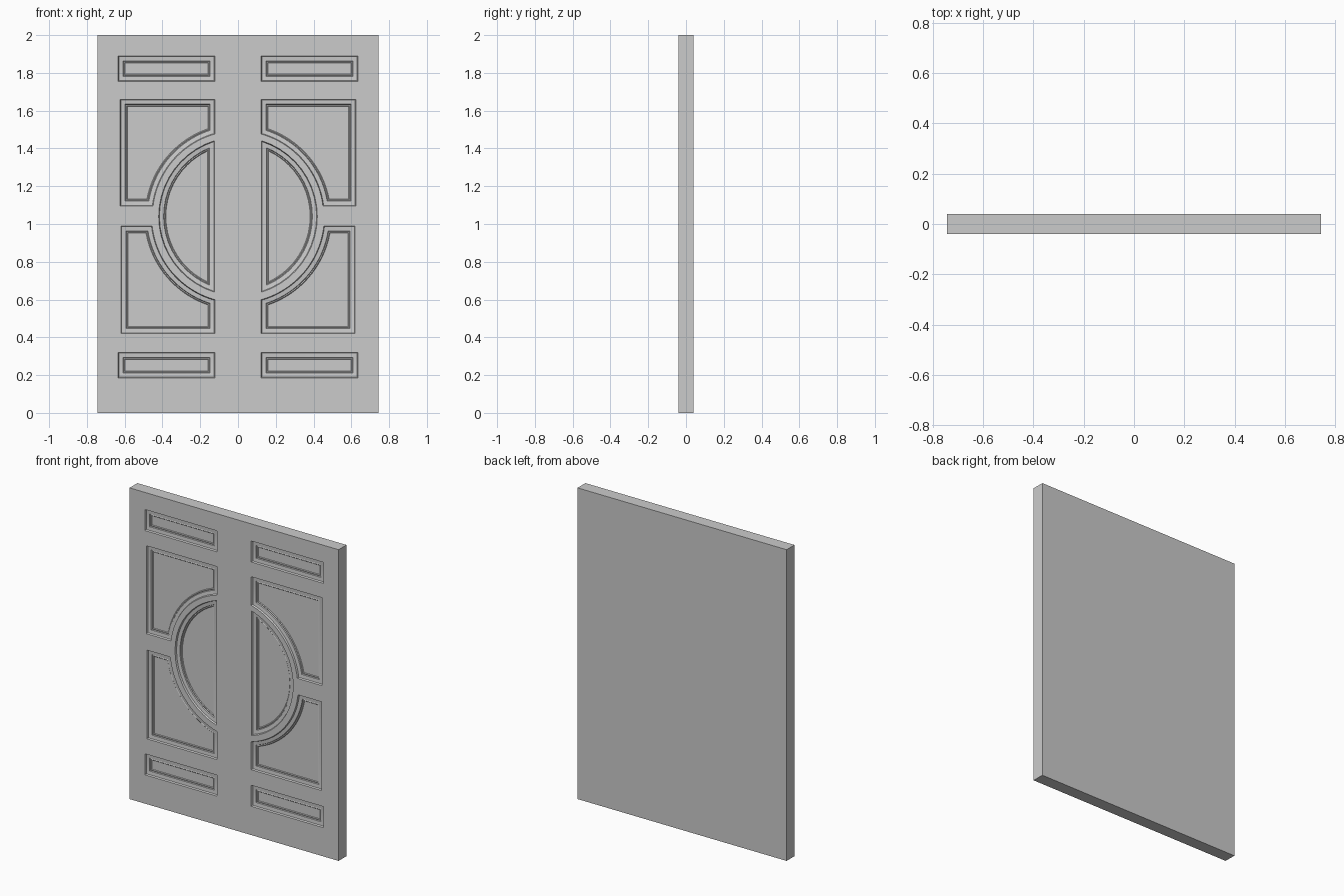
import bpy, bmesh, math

if "Cube" in bpy.data.objects:
    bpy.data.objects.remove(bpy.data.objects["Cube"])

W, T, H = 0.743, 0.04, 2.0       # half width, half thickness, height
CZ, SEG = 1.04, 20               # centre height of the round motif, arc steps
# moulding cross-section: (inset from the outline, depth below the front)
PROFILE = [(0, 0), (0.004, 0.010), (0.026, 0.013), (0.029, 0.019), (0.034, 0.017), (0.038, 0.021)]


def rect(x0, x1, z0, z1):
    return lambda d: [(x0 + d, z0 + d), (x1 - d, z0 + d), (x1 - d, z1 - d), (x0 + d, z1 - d)]


def arc(r, a0, a1):
    return [(r * math.cos(a0 + (a1 - a0) * i / SEG), CZ + r * math.sin(a0 + (a1 - a0) * i / SEG))
            for i in range(SEG + 1)]


def half_round(x0, r):
    def shape(d):
        a = math.acos((x0 + d) / (r - d))
        return arc(r - d, -a, a)
    return shape


def cut_corner(x0, x1, z_near, z_far, r):
    # rectangle whose inner corner is scooped out by the round motif
    s = 1 if z_far > z_near else -1
    def shape(d):
        a0 = s * math.asin(abs(z_near + s * d - CZ) / (r + d))
        a1 = s * math.acos((x0 + d) / (r + d))
        return arc(r + d, a0, a1) + [(x0 + d, z_far - s * d), (x1 - d, z_far - s * d),
                                     (x1 - d, z_near + s * d)]
    return shape


panels = [
    rect(0.122, 0.635, 1.755, 1.89),
    rect(0.122, 0.635, 0.185, 0.32),
    half_round(0.124, 0.42),
    cut_corner(0.122, 0.624, 1.095, 1.66, 0.453),
    cut_corner(0.122, 0.620, 0.99, 0.42, 0.457),
]

bm = bmesh.new()


def ring(points, y):
    return [bm.verts.new((x, y, z)) for x, z in points]


def loop_edges(vs):
    return [bm.edges.new((vs[i], vs[(i + 1) % len(vs)])) for i in range(len(vs))]


def bridge(a, b, skip=()):
    n = len(a)
    for i in range(n):
        if i not in skip:
            bm.faces.new((a[i], a[(i + 1) % n], b[(i + 1) % n], b[i]))


# flat front with an opening for each panel
outline = [(0, 0), (W, 0), (W, H), (0, H)]
front = ring(outline, -T)
border = loop_edges(front)
openings = [ring(p(0), -T) for p in panels]
for o in openings:
    border += loop_edges(o)
bmesh.ops.triangle_fill(bm, use_beauty=True, use_dissolve=False, edges=border, normal=(0, -1, 0))

# stepped mouldings and recessed panel fields
for shape, prev in zip(panels, openings):
    for inset, depth in PROFILE[1:]:
        cur = ring(shape(inset), -T + depth)
        bridge(prev, cur)
        prev = cur
    bm.faces.new(prev)

# edges and back, left open along the mirror plane
back = ring(outline, T)
bridge(front, back, skip=(3,))
bm.faces.new(back)
bmesh.ops.recalc_face_normals(bm, faces=bm.faces)
back_face = max(bm.faces, key=lambda f: f.calc_center_median().y)
if back_face.normal.y < 0:
    bmesh.ops.reverse_faces(bm, faces=bm.faces)

mesh = bpy.data.meshes.new("panelled_door")
bm.to_mesh(mesh)
bm.free()
door = bpy.data.objects.new("panelled_door", mesh)
bpy.context.collection.objects.link(door)
bpy.context.view_layer.objects.active = door
door.select_set(True)
bpy.ops.object.shade_smooth_by_angle(angle=math.radians(20))

# second leaf
mirror = door.modifiers.new("other_leaf", 'MIRROR')
mirror.use_clip = True
